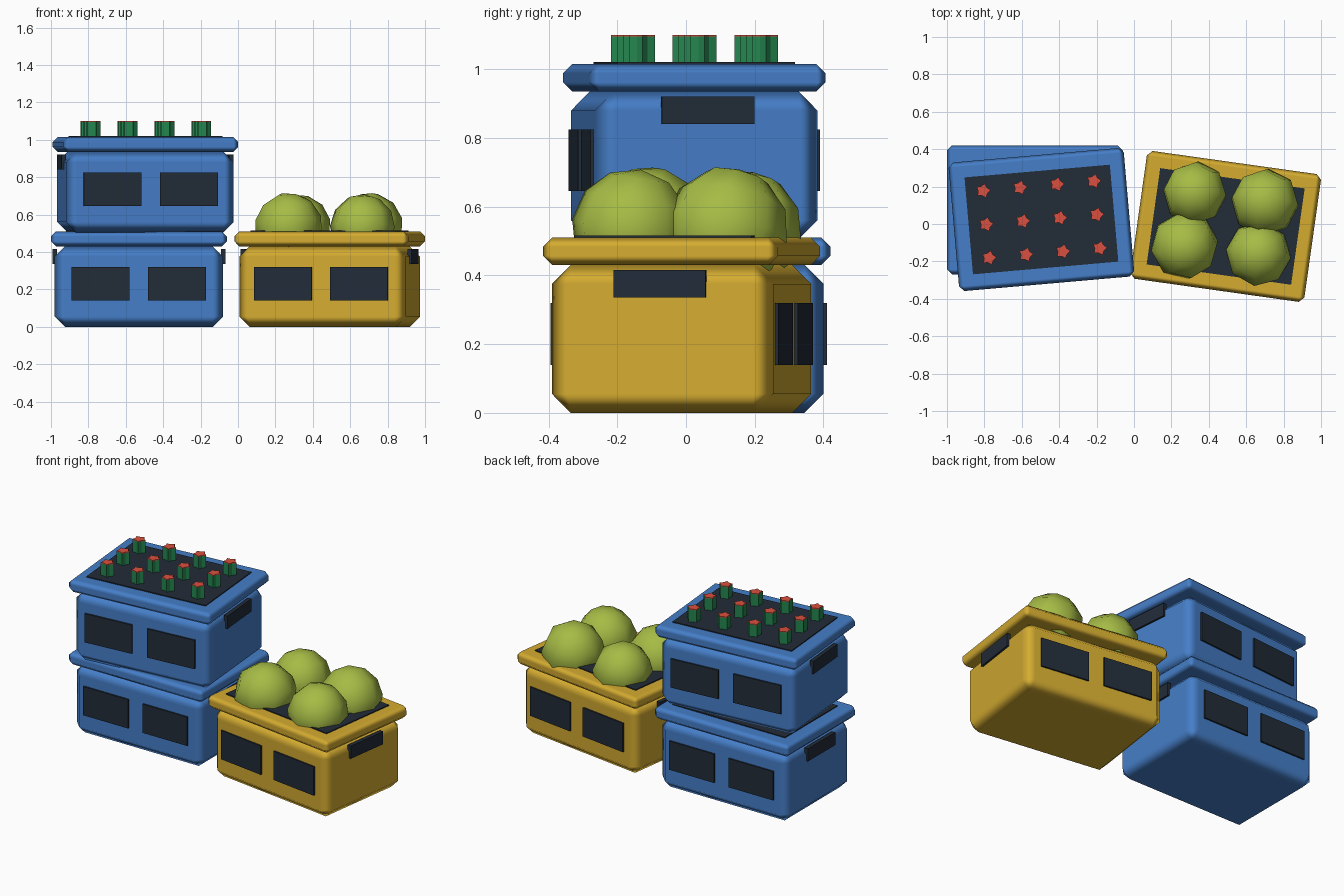
import bpy, bmesh, math, random
from mathutils import Matrix, Vector, Euler

cube = bpy.data.objects.get("Cube")
if cube:
    bpy.data.objects.remove(cube, do_unlink=True)
random.seed(4)


def material(name, rgb):
    m = bpy.data.materials.new(name)
    m.use_nodes = True
    color = (*rgb, 1.0)
    m.diffuse_color = color
    bsdf = next(n for n in m.node_tree.nodes if n.type == 'BSDF_PRINCIPLED')
    bsdf.inputs["Base Color"].default_value = color
    return m


BLUE = material("blue_plastic", (0.06, 0.21, 0.58))
YELLOW = material("yellow_plastic", (0.66, 0.41, 0.03))
DARK = material("dark_slate", (0.016, 0.025, 0.04))
GREEN = material("bottle_green", (0.018, 0.24, 0.08))
RED = material("cap_red", (0.7, 0.08, 0.05))
MELON = material("melon_green", (0.38, 0.5, 0.06))


def finish(bm, name, mat, frame, smooth=False):
    """Turn a bmesh into an object placed by a frame matrix."""
    mesh = bpy.data.meshes.new(name)
    bmesh.ops.recalc_face_normals(bm, faces=bm.faces)
    for f in bm.faces:
        f.smooth = smooth
    bm.to_mesh(mesh)
    bm.free()
    mesh.materials.append(mat)
    obj = bpy.data.objects.new(name, mesh)
    obj.matrix_world = frame
    bpy.context.scene.collection.objects.link(obj)
    return obj


def box(name, size, center, mat, frame, chamfer=0):
    bm = bmesh.new()
    bmesh.ops.create_cube(bm, size=1)
    bmesh.ops.scale(bm, vec=size, verts=bm.verts)
    obj = finish(bm, name, mat, frame @ Matrix.Translation(center), chamfer > 0)
    if chamfer:
        mod = obj.modifiers.new("chamfer", 'BEVEL')
        mod.width = chamfer
        mod.segments = 1
        mod.harden_normals = True
    return obj


def star_prism(name, radius, z0, z1, mat, frame):
    """Five-pointed fluted column."""
    bm = bmesh.new()
    ring = []
    for i in range(10):
        r = radius * (0.66 if i % 2 else 1)
        a = i * math.pi / 5
        ring.append(bm.verts.new((r * math.cos(a), r * math.sin(a), z0)))
    base = bm.faces.new(ring)
    top = bmesh.ops.extrude_face_region(bm, geom=[base], use_keep_orig=True)
    moved = [g for g in top["geom"] if isinstance(g, bmesh.types.BMVert)]
    bmesh.ops.translate(bm, vec=(0, 0, z1 - z0), verts=moved)
    return finish(bm, name, mat, frame)


W, D, BODY_H, TOP = 0.90, 0.65, 0.43, 0.51


def crate(label, x, y, z, angle, mat):
    frame = Matrix.Translation((x, y, z)) @ Matrix.Rotation(math.radians(angle), 4, 'Z')
    # Tub, rim and dark contents surface
    box(label + "_body", (W, D, BODY_H), (0, 0, BODY_H / 2), mat, frame, 0.055)
    box(label + "_rim", (0.94, 0.69, 0.08), (0, 0, 0.47), mat, frame, 0.027)
    box(label + "_filling", (0.78, 0.52, 0.012), (0, 0, TOP), DARK, frame)
    # Recess panels on long sides, hand grips on short sides
    for side, s in (("front", -1), ("back", 1)):
        for k in (-1, 1):
            box(f"{label}_{side}_panel", (0.31, 0.02, 0.18),
                (k * 0.205, s * D / 2, 0.23), DARK, frame)
    for side, s in (("left", 1), ("right", -1)):
        box(f"{label}_{side}_grip", (0.024, 0.27, 0.08),
            (s * W / 2, 0, 0.375), DARK, frame)
    return frame


crate("lower_crate", -0.53, 0.075, 0, 0, BLUE)
upper = crate("upper_crate", -0.495, 0.024, 0.505, 5, BLUE)
crate("melon_crate", 0.49, -0.013, 0, -8, YELLOW)

# Bottles standing in the upper crate
for row in (-1, 0, 1):
    for col in range(4):
        spot = upper @ Matrix.Translation(((col - 1.5) * 0.198, row * 0.18, 0))
        star_prism("bottle", 0.04, 0.5, 0.59, GREEN, spot)
        star_prism("bottle_cap", 0.04, 0.59, 0.595, RED, spot)

# Melons piled in the yellow crate
for x, y, r in ((0.325, 0.165, 0.172), (0.70, 0.115, 0.183),
                (0.27, -0.115, 0.183), (0.665, -0.16, 0.175)):
    bm = bmesh.new()
    bmesh.ops.create_uvsphere(bm, u_segments=8, v_segments=6, radius=r)
    tilt = Euler([random.uniform(-0.3, 0.3) for _ in range(3)]).to_matrix().to_4x4()
    finish(bm, "melon", MELON, Matrix.Translation((x, y, 0.535)) @ tilt, True)
